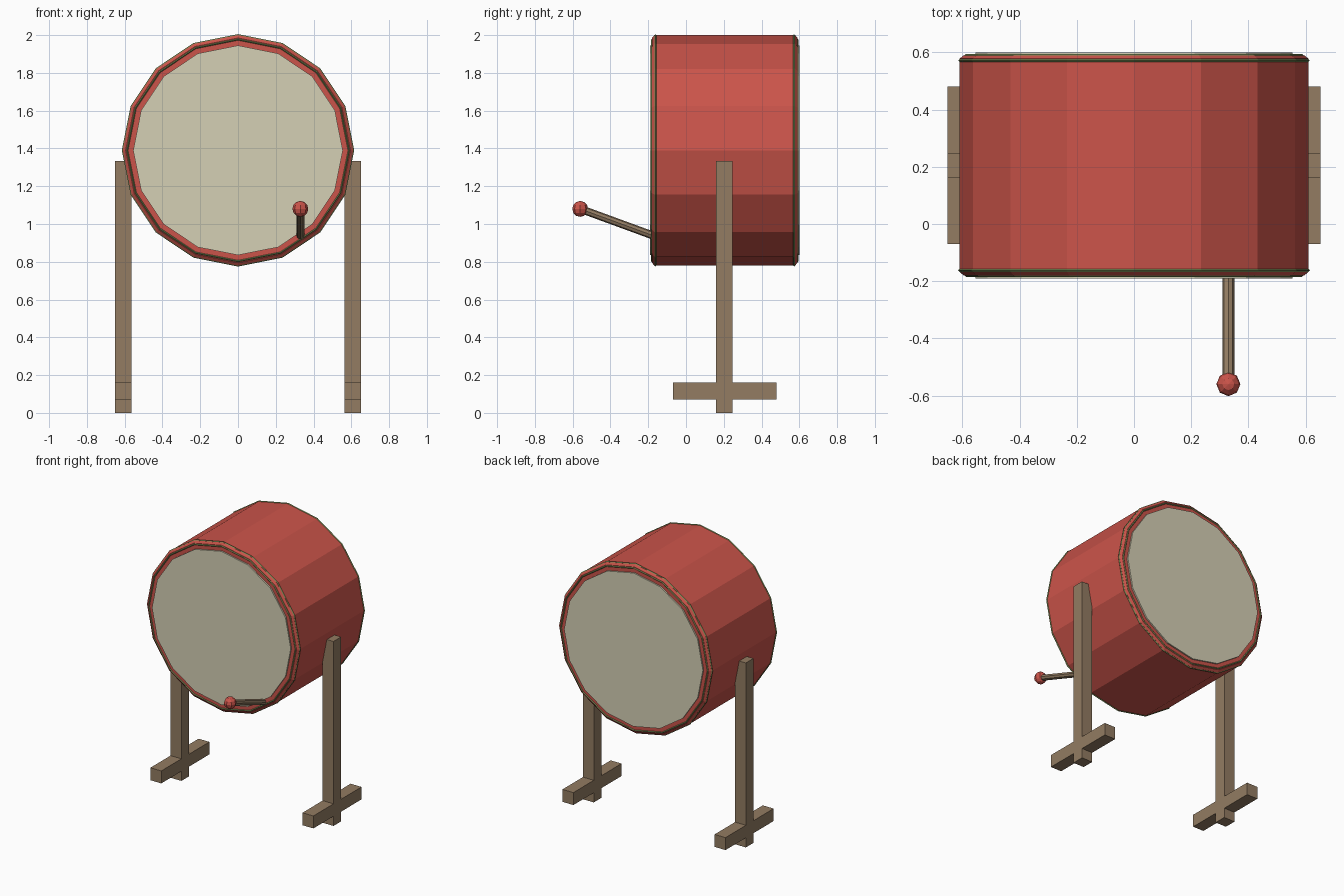
import bpy
import math
from mathutils import Vector

cube = bpy.data.objects.get("Cube")
if cube:
    bpy.data.objects.remove(cube, do_unlink=True)


def material(name, rgb):
    linear = [((c / 255 + 0.055) / 1.055) ** 2.4 for c in rgb] + [1]
    mat = bpy.data.materials.new(name)
    mat.use_nodes = True
    mat.diffuse_color = linear
    mat.node_tree.nodes["Principled BSDF"].inputs["Base Color"].default_value = linear
    return mat


RED = material("red lacquer", (203, 84, 74))
CREAM = material("cream skin", (213, 208, 181))
WOOD = material("brown wood", (147, 124, 98))
GREEN = material("green trim", (120, 140, 85))

SIDES = 16
CENTRE_Y, CENTRE_Z = 0.205, 1.39
RADIUS = 0.61


def finish(name, mat):
    obj = bpy.context.object
    obj.name = name
    obj.data.materials.append(mat)
    return obj


def box(name, low, high, mat):
    low, high = Vector(low), Vector(high)
    bpy.ops.mesh.primitive_cube_add(size=1, location=(low + high) / 2)
    obj = finish(name, mat)
    obj.scale = high - low
    return obj


def rod(name, start, end, radius, sides, mat):
    start, end = Vector(start), Vector(end)
    bpy.ops.mesh.primitive_cylinder_add(vertices=sides, radius=radius,
                                        depth=(end - start).length,
                                        location=(start + end) / 2)
    obj = finish(name, mat)
    obj.rotation_euler = (end - start).to_track_quat('Z', 'Y').to_euler()
    return obj


def lathe(name, profile, mat, closed=False):
    """Revolve (radius, y) points around the drum axis."""
    verts, faces = [], []
    n = len(profile)
    for i in range(SIDES):
        a = 2 * math.pi * i / SIDES
        verts += [(r * math.cos(a), y, CENTRE_Z + r * math.sin(a)) for r, y in profile]
        j = (i + 1) % SIDES
        for k in range(n if closed else n - 1):
            m = (k + 1) % n
            faces.append((i * n + k, i * n + m, j * n + m, j * n + k))
    if not closed:
        faces.append([i * n for i in reversed(range(SIDES))])
        faces.append([i * n + n - 1 for i in range(SIDES)])
    mesh = bpy.data.meshes.new(name)
    mesh.from_pydata(verts, [], faces)
    obj = bpy.data.objects.new(name, mesh)
    bpy.context.collection.objects.link(obj)
    mesh.materials.append(mat)
    return obj


def trim(name, radius, y, size):
    ring = [(radius - size, y), (radius, y - size), (radius + size, y), (radius, y + size)]
    return lathe(name, ring, GREEN, closed=True)


# Drum shell with narrow chamfered rims
half = 0.385
lathe("drum_shell", [(0.595, CENTRE_Y - half), (RADIUS, CENTRE_Y - half + 0.012),
                     (RADIUS, CENTRE_Y + half - 0.012), (0.595, CENTRE_Y + half)], RED)

# Skins and trim rings at both ends
for end, sign in (("front", -1), ("back", 1)):
    inner, outer = CENTRE_Y + sign * 0.37, CENTRE_Y + sign * 0.395
    lathe(end + "_skin", [(0.555, min(inner, outer)), (0.555, max(inner, outer))], CREAM)
    trim(end + "_face_trim", 0.587, CENTRE_Y + sign * half, 0.005)
    trim(end + "_side_trim", RADIUS, CENTRE_Y + sign * 0.367, 0.005)

# Wooden stand on each side
for side, sign in (("left", 1), ("right", -1)):
    xs = sorted((sign * 0.565, sign * 0.652))
    box(side + "_post", (xs[0], 0.16, 0), (xs[1], 0.247, 1.334), WOOD)
    box(side + "_foot_front", (xs[0], -0.07, 0.07), (xs[1], 0.16, 0.16), WOOD)
    box(side + "_foot_back", (xs[0], 0.247, 0.07), (xs[1], 0.48, 0.16), WOOD)

# Beater leaning out of the front
tip = (0.33, -0.56, 1.08)
rod("beater_stick", (0.33, -0.15, 0.93), tip, 0.021, 8, WOOD)
bpy.ops.mesh.primitive_uv_sphere_add(segments=8, ring_count=6, radius=0.042, location=tip)
finish("beater_ball", RED)
